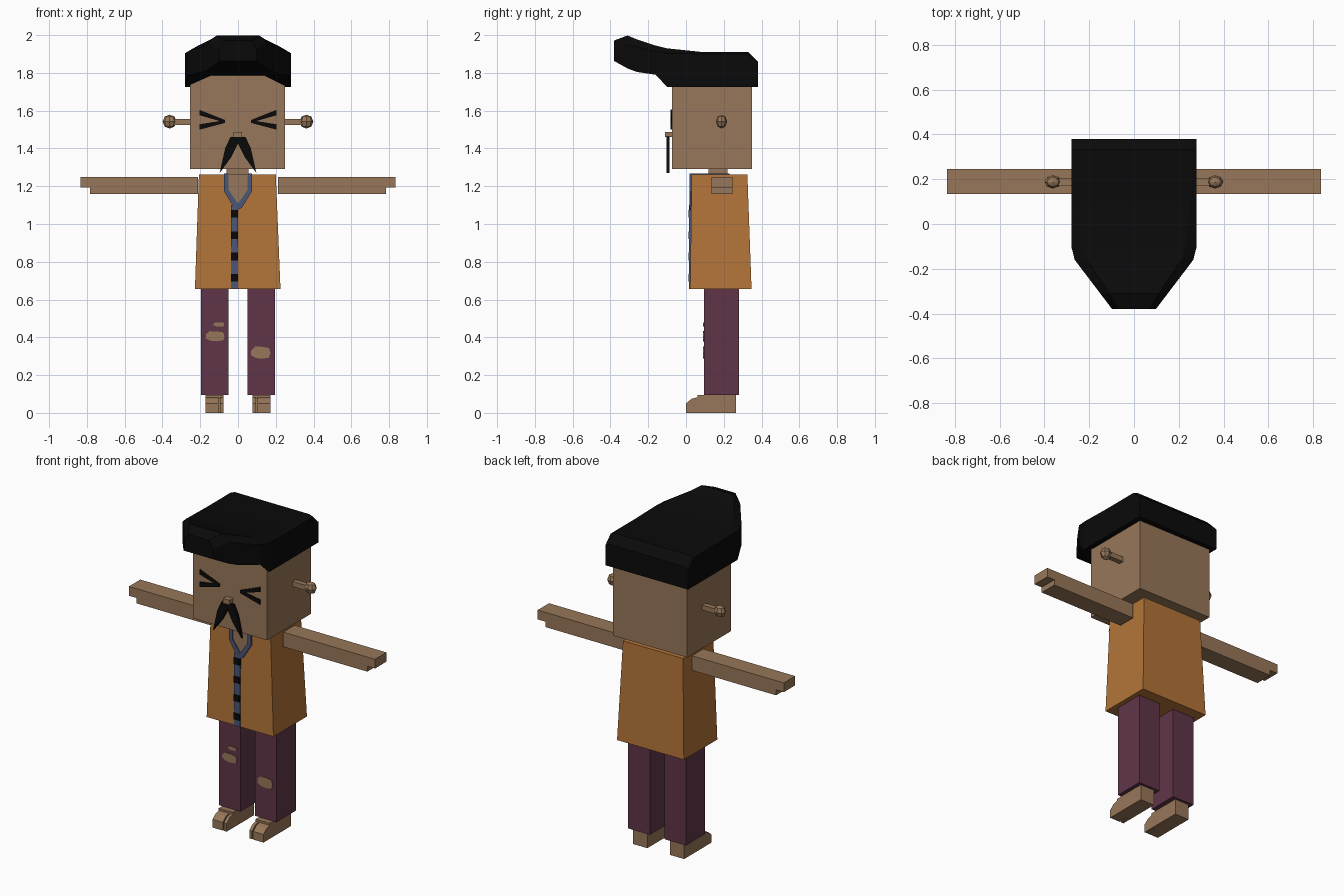
import bpy, bmesh
from math import cos, sin, tau
from mathutils import Matrix

cube = bpy.data.objects.get("Cube")
if cube:
    bpy.data.objects.remove(cube, do_unlink=True)


def material(name, *rgb):
    mat = bpy.data.materials.new(name)
    mat.use_nodes = True
    mat.diffuse_color = (*rgb, 1)
    shader = mat.node_tree.nodes["Principled BSDF"]
    shader.inputs["Base Color"].default_value = mat.diffuse_color
    return mat


skin = material("skin", .31, .185, .1)
orange = material("orange cloth", .45, .175, .04)
purple = material("purple cloth", .115, .036, .065)
blue = material("blue trim", .07, .095, .185)
black = material("black", .003, .003, .003)


def finish(bm, name, mat):
    bmesh.ops.recalc_face_normals(bm, faces=bm.faces)
    mesh = bpy.data.meshes.new(name)
    bm.to_mesh(mesh)
    bm.free()
    mesh.materials.append(mat)
    part = bpy.data.objects.new(name, mesh)
    bpy.context.collection.objects.link(part)


def loft(name, mat, sections):
    """Skin a row of closed rings that share a point count."""
    bm = bmesh.new()
    rings = [[bm.verts.new(point) for point in section] for section in sections]
    for ring, following in zip(rings, rings[1:]):
        for i in range(len(ring)):
            bm.faces.new((ring[i - 1], ring[i], following[i], following[i - 1]))
    bm.faces.new(rings[0])
    bm.faces.new(rings[-1])
    finish(bm, name, mat)


def plate(name, mat, outline, front, back):
    """Extrude an (x, z) outline along y."""
    loft(name, mat, [[(x, y, z) for x, z in outline] for y in (front, back)])


def side_prism(name, mat, outline, near, far):
    """Extrude a (y, z) outline along x."""
    loft(name, mat, [[(x, y, z) for y, z in outline] for x in (near, far)])


def rectangle(left, right, front, back, z):
    return [(left, front, z), (right, front, z), (right, back, z), (left, back, z)]


def box(name, mat, left, right, front, back, bottom, top):
    loft(name, mat, [rectangle(left, right, front, back, z) for z in (bottom, top)])


def tear(name, x, z, width, height):
    """Ragged patch of bare skin showing through the front of a trouser leg."""
    outline = []
    for i in range(9):
        angle = tau * i / 9
        ragged = 1 + sin(i * i) / 8
        outline.append((x + width * ragged * cos(angle), z + height * ragged * sin(angle)))
    plate(name, skin, outline, .09, .098)


def hair_section(y, end_drop):
    """Cross-section of the hair: it narrows, lifts and gets rounder to the front."""
    forward = max(0, .09 - y)
    width = .28 - .76 * max(0, -.14 - y)
    top = 1.91 + .55 * forward ** 2 - end_drop
    crown = width * (.9 - .4 * forward)
    shoulder = top - .01 - forward / 12
    under = 1.79 + 1.5 * (y + .16) ** 2
    rim = 1.725 if y > -.12 else under
    middle = under if y < -.05 else rim
    half = [(width / 2, middle), (width, rim), (width, shoulder), (crown, top)]
    ring = half + [(-x, z) for x, z in reversed(half)]
    return [(x, y, z) for x, z in ring]


# Head, neck and nose
box("head", skin, -.253, .25, -.075, .35, 1.29, 1.8)
box("neck", skin, -.06, .055, .12, .22, 1.2, 1.3)
box("nose", skin, -.025, .02, -.11, -.07, 1.46, 1.487)

# Swept hair with dropped ends
stations = [.33, .09, -.1, -.16, -.26, -.31]
loft("hair", black, [hair_section(.38, .05),
                     *[hair_section(y, 0) for y in stations],
                     hair_section(-.38, .06)])

# Jacket with bare chest, button strip and buttons
loft("jacket", orange, [rectangle(-.228, .225, .022, .347, .655),
                        rectangle(-.207, .2, .03, .325, 1.262)])
plate("chest", skin, [(-.06, 1.262), (.06, 1.262), (.05, 1.18), (0, 1.1), (-.05, 1.18)],
      .025, .05)
box("button_strip", blue, -.038, 0, .017, .06, .655, 1.1)
for i in range(4):
    height = .695 + i * .113
    box(f"button_{i + 1}", black, -.038, 0, .012, .04, height, height + .04)

# Paired parts; the figure's own left is +x
for side, sign in (("left", 1), ("right", -1)):
    def mirrored(outline):
        return [(sign * x, z) for x, z in outline]

    # Arm and the narrower fingers at its end
    box(f"{side}_arm", skin, sign * .212, sign * .783, .135, .245, 1.16, 1.25)
    box(f"{side}_fingers", skin, sign * .783, sign * .835, .135, .245, 1.193, 1.25)

    # Ear stalk and knob
    box(f"{side}_ear_stalk", skin, sign * .24, sign * .36, .172, .204, 1.525, 1.556)
    bm = bmesh.new()
    place = Matrix.Translation((sign * .362, .188, 1.542))
    squash = Matrix.Diagonal((1, .8, 1, 1))
    bmesh.ops.create_uvsphere(bm, u_segments=8, v_segments=4, radius=.037,
                              matrix=place @ squash)
    finish(bm, f"{side}_ear_knob", skin)

    # Squeezed-shut eye strokes
    for stroke, up in (("upper", 1), ("lower", -1)):
        outer, inner = 1.552, 1.543
        outline = [(.205, outer + up * .024), (.205, outer + up * .053),
                   (.07, inner + up * .008), (.07, inner - up * .006)]
        plate(f"{side}_{stroke}_eye_stroke", black, mirrored(outline), -.082, -.074)

    # Drooping moustache half
    outline = [(0, 1.465), (.04, 1.46), (.068, 1.4), (.097, 1.27), (.035, 1.355), (0, 1.425)]
    plate(f"{side}_moustache", black, mirrored(outline), -.104, -.088)

    # Collar, down the front and back over the shoulder
    outline = [(.075, 1.268), (.052, 1.268), (.05, 1.18), (0, 1.108), (0, 1.075),
               (.02, 1.085), (.075, 1.175)]
    plate(f"{side}_collar", blue, mirrored(outline), .018, .05)
    box(f"{side}_collar_top", blue, sign * .055, sign * .075, .02, .23, 1.25, 1.268)

    # Trouser leg
    box(f"{side}_leg", purple, sign * .049, sign * .196, .095, .28, .095, .68)

    # Foot with a separate inner toe
    box(f"{side}_heel", skin, sign * .077, sign * .173, .06, .265, 0, .095)
    toe = [(0, 0), (0, .05), (.03, .075), (.11, .095), (.11, 0)]
    side_prism(f"{side}_inner_toe", skin, toe, sign * .077, sign * .096)
    side_prism(f"{side}_outer_toes", skin, toe, sign * .103, sign * .173)

# Torn patches in the trousers
tear("right_knee_tear", -.123, .405, .052, .03)
tear("right_small_tear", -.103, .468, .03, .013)
tear("left_knee_tear", .118, .318, .054, .036)
